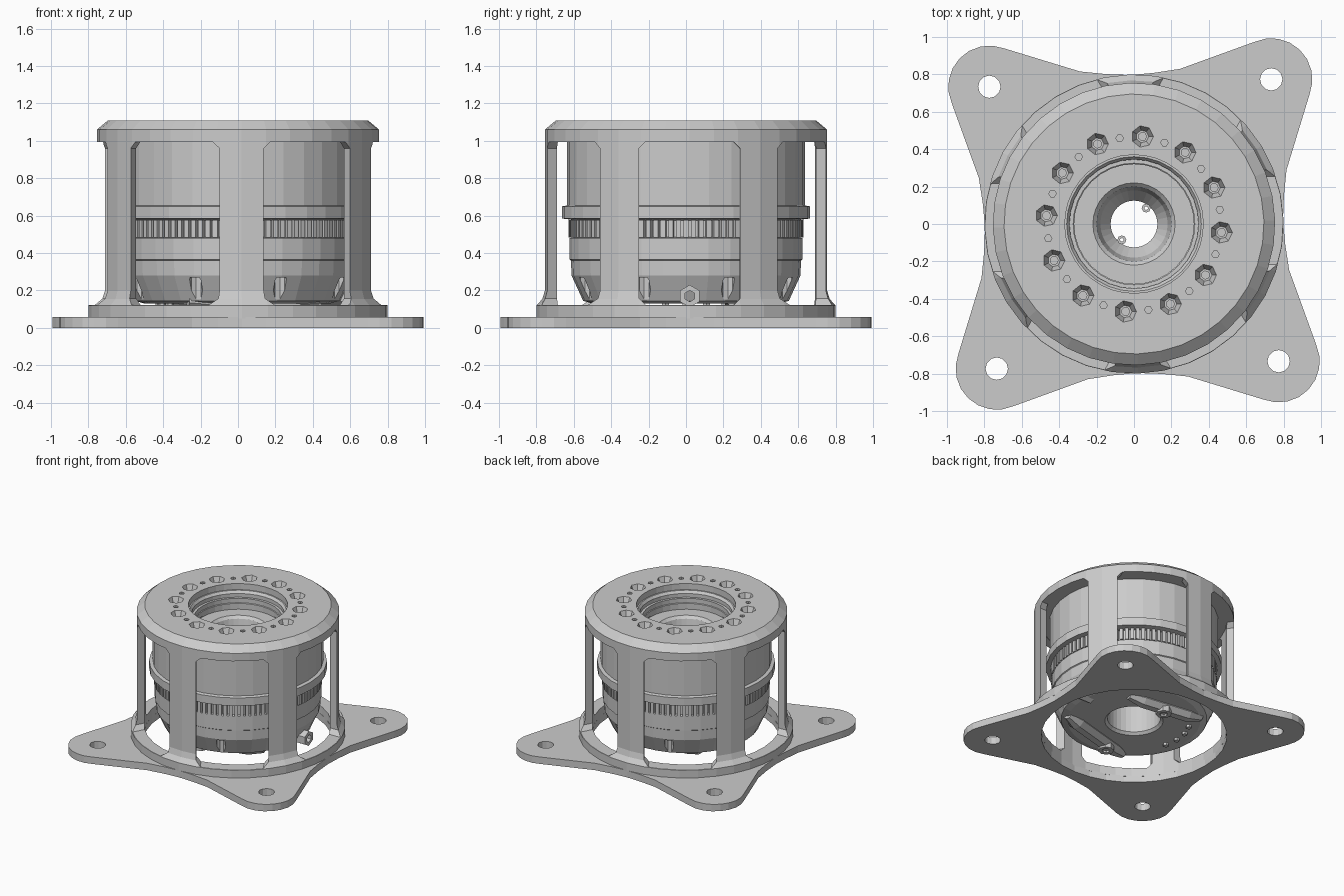
import bpy, bmesh
from math import sin, cos, pi, radians
from mathutils import Matrix, Vector

if "Cube" in bpy.data.objects:
    bpy.data.objects.remove(bpy.data.objects["Cube"])

TWIST = radians(1.5)


def finish(bm, name):
    bmesh.ops.remove_doubles(bm, verts=bm.verts, dist=1e-5)
    bmesh.ops.recalc_face_normals(bm, faces=bm.faces)
    me = bpy.data.meshes.new(name)
    bm.to_mesh(me)
    bm.free()
    ob = bpy.data.objects.new(name, me)
    bpy.context.collection.objects.link(ob)
    return ob


def add_lathe(bm, profile, seg, mat=Matrix(), phase=0.0):
    """Spin a closed (radius, height) profile about the local z axis."""
    rings = []
    for i in range(seg):
        a = phase + 2 * pi * i / seg
        rings.append([bm.verts.new(mat @ Vector((r * cos(a), r * sin(a), z))) for r, z in profile])
    n = len(profile)
    for i in range(seg):
        p, q = rings[i], rings[(i + 1) % seg]
        for j in range(n):
            k = (j + 1) % n
            if profile[j][0] > 0 or profile[k][0] > 0:
                bm.faces.new((p[j], q[j], q[k], p[k]))


def add_prism(bm, pts, depth, mat=Matrix()):
    """Extrude a flat outline along local z."""
    lo = [bm.verts.new(mat @ Vector((x, y, 0))) for x, y in pts]
    hi = [bm.verts.new(mat @ Vector((x, y, depth))) for x, y in pts]
    bm.faces.new(lo[::-1])
    bm.faces.new(hi)
    for i in range(len(pts)):
        j = (i + 1) % len(pts)
        bm.faces.new((lo[i], lo[j], hi[j], hi[i]))


def lathe(name, profile, seg, mat=Matrix()):
    bm = bmesh.new()
    add_lathe(bm, profile, seg, mat)
    return finish(bm, name)


def rod(r, z0, z1):
    return [(0, z0), (r, z0), (r, z1), (0, z1)]


def tube(r0, r1, z0, z1):
    return [(r0, z0), (r1, z0), (r1, z1), (r0, z1)]


def cut(ob, bm):
    """Subtract the cutter mesh and bake the result."""
    cutter = finish(bm, "cutter")
    cutter.hide_render = True
    m = ob.modifiers.new("cut", 'BOOLEAN')
    m.operation, m.solver, m.object = 'DIFFERENCE', 'EXACT', cutter
    dg = bpy.context.evaluated_depsgraph_get()
    me = bpy.data.meshes.new_from_object(ob.evaluated_get(dg))
    ob.modifiers.clear()
    ob.data = me
    bpy.data.objects.remove(cutter)


def turn(a):
    return Matrix.Rotation(a, 4, 'Z')


def at(x, y, z=0):
    return Matrix.Translation((x, y, z))


# Four-lobed mounting plate with bolt holes and a large opening
outline, holes = [], bmesh.new()
add_lathe(holes, rod(0.70, -0.1, 0.2), 32)
R = 1.066
for k in range(4):
    a = pi / 4 + TWIST + k * pi / 2
    cx, cy = R * cos(a), R * sin(a)
    for i in range(9):
        b = a + radians(-68 + 17 * i)
        outline.append((cx + 0.22 * cos(b), cy + 0.22 * sin(b)))
    for off, r in ((27, 0.865), (36, 0.815), (45, 0.797), (54, 0.815), (63, 0.865)):
        b = a + radians(off)
        outline.append((r * cos(b), r * sin(b)))
    add_lathe(holes, rod(0.06, -0.1, 0.2), 12, at(cx, cy))
bm = bmesh.new()
add_prism(bm, outline, 0.057)
cut(finish(bm, "mounting_plate"), holes)

# Cage: base ring, six posts and chamfered cap, made by cutting windows in a shell
cage = lathe("cage_housing", [
    (0.37, 1.11), (0.695, 1.11), (0.755, 1.06), (0.755, 0.20), (0.768, 0.155), (0.80, 0.12),
    (0.80, 0.05), (0.70, 0.05), (0.70, 1.0), (0.37, 1.0)], 36, turn(TWIST))
windows = bmesh.new()
w, c, lo, hi = 0.27, 0.035, 0.122, 0.995
win = [(-w + c, lo), (w - c, lo), (w, lo + c), (w, hi - c), (w - c, hi), (-w + c, hi), (-w, hi - c), (-w, lo + c)]
for k in range(6):
    # local x -> tangent, local y -> up, local z -> outward
    face = Matrix(((0, 0, 1, 0), (1, 0, 0, 0), (0, 1, 0, 0), (0, 0, 0, 1)))
    add_prism(windows, win, 0.4, turn(TWIST + k * pi / 3) @ at(0.5, 0) @ face)
cut(cage, windows)

# Countersunk bolt holes and small pin holes in the cap
pits = bmesh.new()
for k in range(12):
    a = radians(84.5 + 30 * k)
    add_lathe(pits, [(0, 1.025), (0.022, 1.025), (0.022, 1.05), (0.034, 1.05), (0.062, 1.118), (0, 1.118)],
              7, at(0.47 * cos(a), 0.47 * sin(a)))
    a += radians(15)
    add_lathe(pits, rod(0.02, 1.05, 1.13), 6, at(0.465 * cos(a), 0.465 * sin(a)))
cut(cage, pits)

# Inner drum: stepped bore, flange, tooth groove and tapered bottom
drum = lathe("inner_drum", [
    (0.635, 1.01), (0.635, 0.655), (0.662, 0.65), (0.662, 0.585), (0.625, 0.58), (0.60, 0.575),
    (0.60, 0.485), (0.622, 0.48), (0.622, 0.365), (0.615, 0.36), (0.612, 0.28), (0.55, 0.145),
    (0.50, 0.13), (0.22, 0.13), (0.20, 0.15), (0.20, 0.50), (0.125, 0.50), (0.125, 0.72),
    (0.18, 0.80), (0.20, 0.90), (0.22, 0.92), (0.325, 0.92), (0.325, 1.01)], 32)
scallops = bmesh.new()
for k in range(8):
    a = radians(22.5 + 45 * k)
    add_lathe(scallops, rod(0.035, 0.05, 0.27), 8, at(0.585 * cos(a), 0.585 * sin(a)))
cut(drum, scallops)

# Stepped liner in the mouth of the bore
lathe("bore_liner", [(0.375, 1.06), (0.36, 1.06), (0.345, 1.04), (0.345, 0.99), (0.32, 0.97),
                     (0.32, 0.93), (0.375, 0.93)], 32)

# Ring of gear teeth
bm = bmesh.new()
for k in range(96):
    tooth = [(0.59, -0.013), (0.627, -0.013), (0.627, 0.013), (0.59, 0.013)]
    add_prism(bm, tooth, 0.094, turn(2 * pi * k / 96) @ at(0, 0, 0.483))
finish(bm, "gear_teeth")

# Two long bosses under the drum, each with a short downward sleeve
bm = bmesh.new()
for x, y, length, ang, sx, sy in ((0.08, -0.36, 0.72, 15, -0.06, -0.40), (-0.05, 0.30, 0.64, -8, -0.04, 0.30)):
    mat = at(x, y, 0.15) @ turn(radians(ang)) @ Matrix.Rotation(pi / 2, 4, 'Y')
    h = length / 2
    add_lathe(bm, [(0, -h), (0.04, -h), (0.07, -h + 0.12), (0.07, h - 0.12), (0.04, h), (0, h)], 8, mat, pi / 8)
    add_lathe(bm, tube(0.03, 0.06, 0.07, 0.15), 8, at(sx, sy))
finish(bm, "underside_bosses")

# Side outlet sleeve
lathe("side_outlet", tube(0.03, 0.06, 0.44, 0.63), 6, at(0, 0.02, 0.17) @ Matrix.Rotation(pi / 2, 4, 'Y'))

# Small screws in the through hole and pins on the underside
bm = bmesh.new()
for s in (1, -1):
    add_lathe(bm, tube(0.01, 0.024, 0.6, 0.78), 8, at(0.065 * s, 0.085 * s))
for k in range(4):
    a = radians(195 - 15 * k)
    add_lathe(bm, rod(0.022, 0.11, 0.14), 6, at(0.42 * cos(a), 0.42 * sin(a)))
finish(bm, "small_screws")
